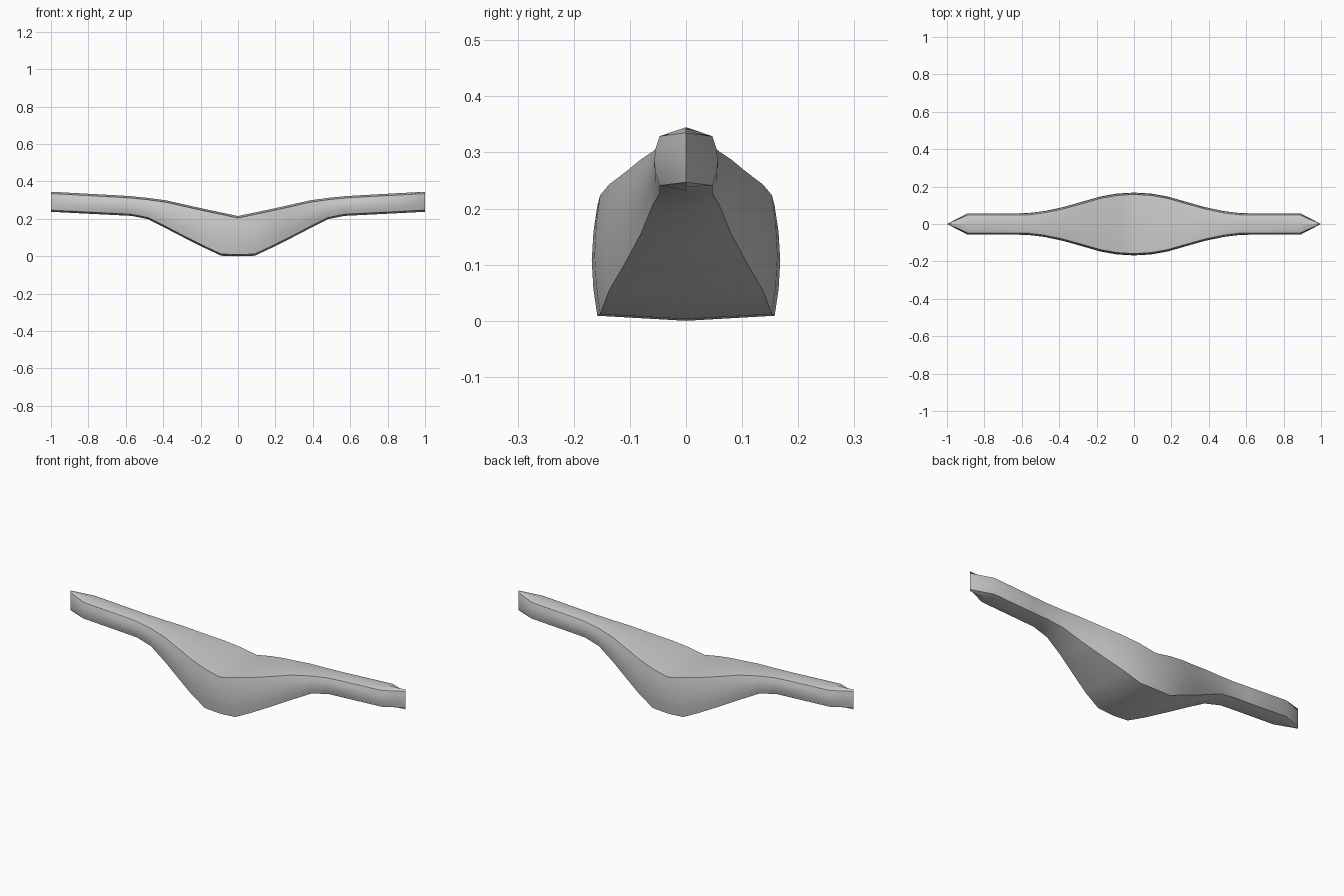
import bpy, bmesh

if "Cube" in bpy.data.objects:
    bpy.data.objects.remove(bpy.data.objects["Cube"])

# Stations along one half: x, half width, ridge height, keel height
HALF = [
    (0.00, 0.168, 0.215, 0.000), (0.09, 0.163, 0.234, 0.003),
    (0.18, 0.147, 0.253, 0.045), (0.28, 0.118, 0.275, 0.095),
    (0.38, 0.090, 0.298, 0.147), (0.48, 0.069, 0.312, 0.198),
    (0.57, 0.058, 0.321, 0.216), (0.65, 0.057, 0.326, 0.220),
    (0.89, 0.057, 0.339, 0.232), (1.00, 0.000, 0.345, 0.238),
]


def section(x, w, top, bot):
    """Ring with a low ridge on top, bulging sides and a shallow keel."""
    e = max(w - 0.010, 0.0)
    m = max(w - 0.003, 0.0)
    zt, zb = top - 0.010, bot + 0.009
    h = zt - zb
    side = [(e, zt), (m, zt - h * 0.24), (w, zt - h * 0.5),
            (m, zb + h * 0.24), (e, zb)]
    pts = [(0, top)] + side + [(0, bot)] + [(-y, z) for y, z in reversed(side)]
    return [(x, y, z) for y, z in pts]


# Handle body lofted through mirrored stations
stations = [(-x, w, t, b) for x, w, t, b in reversed(HALF[1:])] + HALF
bm = bmesh.new()
rings = [[bm.verts.new(p) for p in section(*s)] for s in stations]
n = len(rings[0])
for a, b in zip(rings, rings[1:]):
    for i in range(n):
        j = (i + 1) % n
        bm.faces.new((a[i], a[j], b[j], b[i]))

# Close the pointed ends into vertical edges
bmesh.ops.remove_doubles(bm, verts=bm.verts, dist=0.0005)
bmesh.ops.recalc_face_normals(bm, faces=bm.faces)
mesh = bpy.data.meshes.new("winged_body")
bm.to_mesh(mesh)
bm.free()
body = bpy.data.objects.new("winged_body", mesh)
bpy.context.collection.objects.link(body)
bpy.context.view_layer.objects.active = body
body.select_set(True)
bpy.ops.object.shade_smooth_by_angle(angle=0.6)
